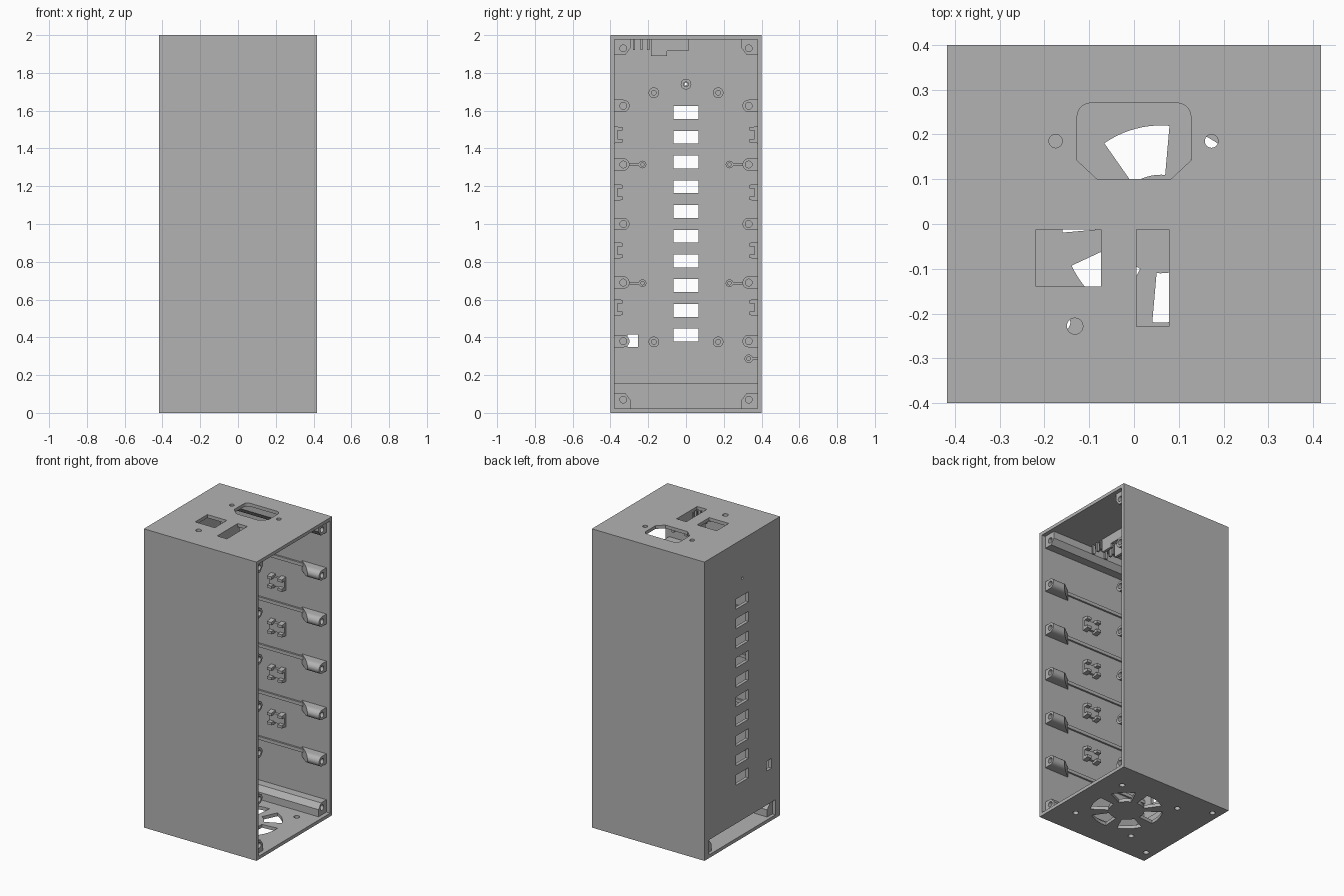
import bpy, bmesh
from math import cos, sin, radians, pi
from mathutils import Vector

if "Cube" in bpy.data.objects:
    bpy.data.objects.remove(bpy.data.objects["Cube"])

grey = bpy.data.materials.new("plain_grey")
grey.use_nodes = True
COLOUR = (0.45, 0.45, 0.45, 1)
grey.diffuse_color = COLOUR
grey.node_tree.nodes["Principled BSDF"].inputs["Base Color"].default_value = COLOUR

X, Y, H = 0.417, 0.4, 2.0      # half depth, half width, height
T = 0.022                      # wall thickness
WALL = Y - T                   # inner face of the side walls
BACK = -X + T                  # inner face of the slotted wall
LIP = 0.39                     # front plane of the screw bosses


def prism(bm, pts, axis, lo, hi, shift=None):
    """Extrude a 2D outline along an axis; shift may slant the low end."""
    def place(p, d):
        a, b = p
        return {"x": (d, a, b), "y": (a, d, b), "z": (a, b, d)}[axis]
    low = [bm.verts.new(place(p, lo + (shift(p) if shift else 0))) for p in pts]
    top = [bm.verts.new(place(p, hi)) for p in pts]
    bm.faces.new(low)
    bm.faces.new(top)
    for i in range(len(pts)):
        j = (i + 1) % len(pts)
        bm.faces.new((low[i], low[j], top[j], top[i]))


def rect(a0, a1, b0, b1):
    return [(a0, b0), (a1, b0), (a1, b1), (a0, b1)]


def arc(cx, cy, r, start, end, n):
    return [(cx + r * cos(radians(start + (end - start) * i / n)),
             cy + r * sin(radians(start + (end - start) * i / n))) for i in range(n + 1)]


def disc(cx, cy, r, n=24):
    return arc(cx, cy, r, 0, 360, n)[:-1]


def box(bm, x0, x1, y0, y1, z0, z1):
    prism(bm, rect(x0, x1, y0, y1), "z", z0, z1)


def finish(bm, name):
    bmesh.ops.recalc_face_normals(bm, faces=bm.faces)
    mesh = bpy.data.meshes.new(name)
    bm.to_mesh(mesh)
    bm.free()
    mesh.materials.append(grey)
    obj = bpy.data.objects.new(name, mesh)
    bpy.context.collection.objects.link(obj)
    return obj


def cut(obj, bm):
    """Subtract a cutter from the object and discard the cutter."""
    cutter = finish(bm, "cutter")
    cutter.hide_render = True
    mod = obj.modifiers.new("cut", "BOOLEAN")
    mod.operation, mod.solver, mod.object = "DIFFERENCE", "EXACT", cutter
    bpy.context.view_layer.objects.active = obj
    bpy.ops.object.modifier_apply(modifier=mod.name)
    bpy.data.objects.remove(cutter)


def smooth(obj):
    bpy.ops.object.select_all(action="DESELECT")
    obj.select_set(True)
    bpy.context.view_layer.objects.active = obj
    bpy.ops.object.shade_smooth_by_angle(angle=radians(30))


# Case shell, open on one side, with a solid step along the bottom
bm = bmesh.new()
box(bm, -X, X, -Y, Y, 0, H)
case = finish(bm, "case")
bm = bmesh.new()
prism(bm, [(BACK, H - T), (BACK, 0.157), (-0.27, 0.157), (-0.27, T),
           (X + 0.1, T), (X + 0.1, H - T)], "y", -WALL, WALL)
cut(case, bm)

# Slotted wall: window column, square port, indicator hole, bottom bay
bm = bmesh.new()
for i in range(10):
    z = 1.59 - i * 0.1309
    prism(bm, rect(-0.065, 0.065, z - 0.034, z + 0.034), "x", -0.5, -0.3)
prism(bm, rect(-0.31, -0.255, 0.35, 0.415), "x", -0.5, -0.3)
prism(bm, disc(0, 1.74, 0.008), "x", -0.5, -0.3)
prism(bm, rect(-0.35, 0.35, T, 0.122), "x", -0.5, -0.285)
cut(case, bm)

# Top openings: inlet socket, two rectangles, round holes
bm = bmesh.new()
inlet = (arc(0.097, 0.24, 0.03, 0, 90, 6) + arc(-0.097, 0.24, 0.03, 90, 180, 6)
         + [(-0.127, 0.142), (-0.082, 0.1), (0.082, 0.1), (0.127, 0.142)])
for outline in (inlet, rect(-0.219, -0.074, -0.14, -0.012), rect(0.006, 0.078, -0.229, -0.012),
                disc(0.173, 0.185, 0.015), disc(-0.175, 0.185, 0.015),
                disc(-0.132, -0.228, 0.018)):
    prism(bm, outline, "z", H - 0.1, H + 0.1)
cut(case, bm)

# Floor: six fan vents, fan screws and rear screws
bm = bmesh.new()
FAN = 0.06
for k in range(6):
    a = 25 + 60 * k
    prism(bm, arc(FAN, 0, 0.22, a, a + 40, 10) + arc(FAN, 0, 0.11, a + 40, a, 10), "z", -0.1, 0.1)
for s in (-1, 1):
    for x, y in ((FAN - 0.22, 0.22), (FAN + 0.22, 0.22), (-0.36, 0.315)):
        prism(bm, disc(x, s * y, 0.018), "z", -0.1, 0.021 if x < -0.3 else 0.1)
        if x < -0.3:
            prism(bm, disc(x, s * y, 0.0179), "z", 0.0205, 0.06)
cut(case, bm)
smooth(case)

# Screw bosses along both side walls; the end rows run the full depth
bm, holes = bmesh.new(), bmesh.new()
R, CY = 0.033, 0.332
LEVELS = [0.07, 0.38, 0.69, 1.0, 1.315, 1.625, 1.93]
for s in (-1, 1):
    for z in LEVELS:
        if z in (LEVELS[0], LEVELS[-1]):
            e, d = (T, 1) if z < 1 else (H - T, -1)
            outline = [(WALL, e), (CY - 0.037, e), (CY - 0.037, z),
                       (CY - 0.01, z + d * 0.035), (WALL, z + d * 0.035)]
            low, slant = BACK, None
        else:
            outline = [(WALL, z + R)] + arc(CY, z, R, 90, 270, 10) + [(WALL, z - R)]
            low, slant = 0.21, lambda p: 1.2 * (WALL - abs(p[0]))
        prism(bm, [(s * y, h) for y, h in outline], "x", low, LIP, slant)
        prism(holes, disc(s * CY, z, 0.018, 20), "x", LIP - 0.06, LIP + 0.05)
bosses = finish(bm, "screw_bosses")
cut(bosses, holes)
smooth(bosses)

# Thin ribs running back from the short bosses
bm = bmesh.new()
for s in (-1, 1):
    for z in LEVELS[1:-1]:
        y0, y1 = sorted((s * (WALL - 0.012), s * (WALL + 0.005)))
        box(bm, BACK, 0.25, y0, y1, z, z + 0.022)
finish(bm, "wall_ribs")

# Cable clips: two notched posts joined by a bar
bm = bmesh.new()
for s in (-1, 1):
    for z in (1.472, 1.167, 0.86, 0.558):
        for x0, x1 in ((-0.02, 0.012), (0.058, 0.09)):
            prof = [(0.38, -0.045), (0.335, -0.04), (0.335, -0.022), (0.362, -0.022),
                    (0.362, 0.022), (0.335, 0.022), (0.335, 0.04), (0.38, 0.045)]
            prism(bm, [(s * y, z + h) for y, h in prof], "x", x0, x1)
        y0, y1 = sorted((s * 0.362, s * 0.38))
        box(bm, 0.012, 0.058, y0, y1, z - 0.03, z + 0.03)
finish(bm, "cable_clips")

# Standoffs on the slotted wall, some tied to the side by a web
bm, holes, webs = bmesh.new(), bmesh.new(), bmesh.new()
posts = [(0, 1.74, 0.028)]
for s in (-1, 1):
    posts += [(s * 0.17, 1.695, 0.028), (s * 0.17, 0.376, 0.028)]
    for z in (1.315, 0.687):
        posts.append((s * 0.23, z, 0.02))
        y0, y1 = sorted((s * 0.247, s * WALL))
        prism(webs, rect(y0, y1, z - 0.007, z + 0.007), "x", BACK - 0.005, -0.34)
posts.append((0.332, 0.287, 0.022))
prism(webs, rect(0.352, WALL, 0.28, 0.294), "x", BACK - 0.005, -0.34)
for y, z, r in posts:
    prism(bm, disc(y, z, r), "x", BACK - 0.005, -0.34)
    prism(holes, disc(y, z, r * 0.45, 16), "x", -0.5 if y == 0 else -0.385, -0.3)
standoffs = finish(bm, "standoffs")
cut(standoffs, holes)
smooth(standoffs)
finish(webs, "standoff_webs")

# Module holder hanging under the top around the long opening
bm = bmesh.new()
UNDER = H - T + 0.005
for x0, x1 in ((-0.016, 0.002), (0.082, 0.1)):
    box(bm, x0, x1, -0.1, 0.012, 1.915, UNDER)
    box(bm, x0, x1, -0.185, -0.1, 1.89, UNDER)
    for y in (-0.275, -0.235, -0.2):
        box(bm, x0, x1, y - 0.006, y + 0.006, 1.92, UNDER)
finish(bm, "module_holder")
